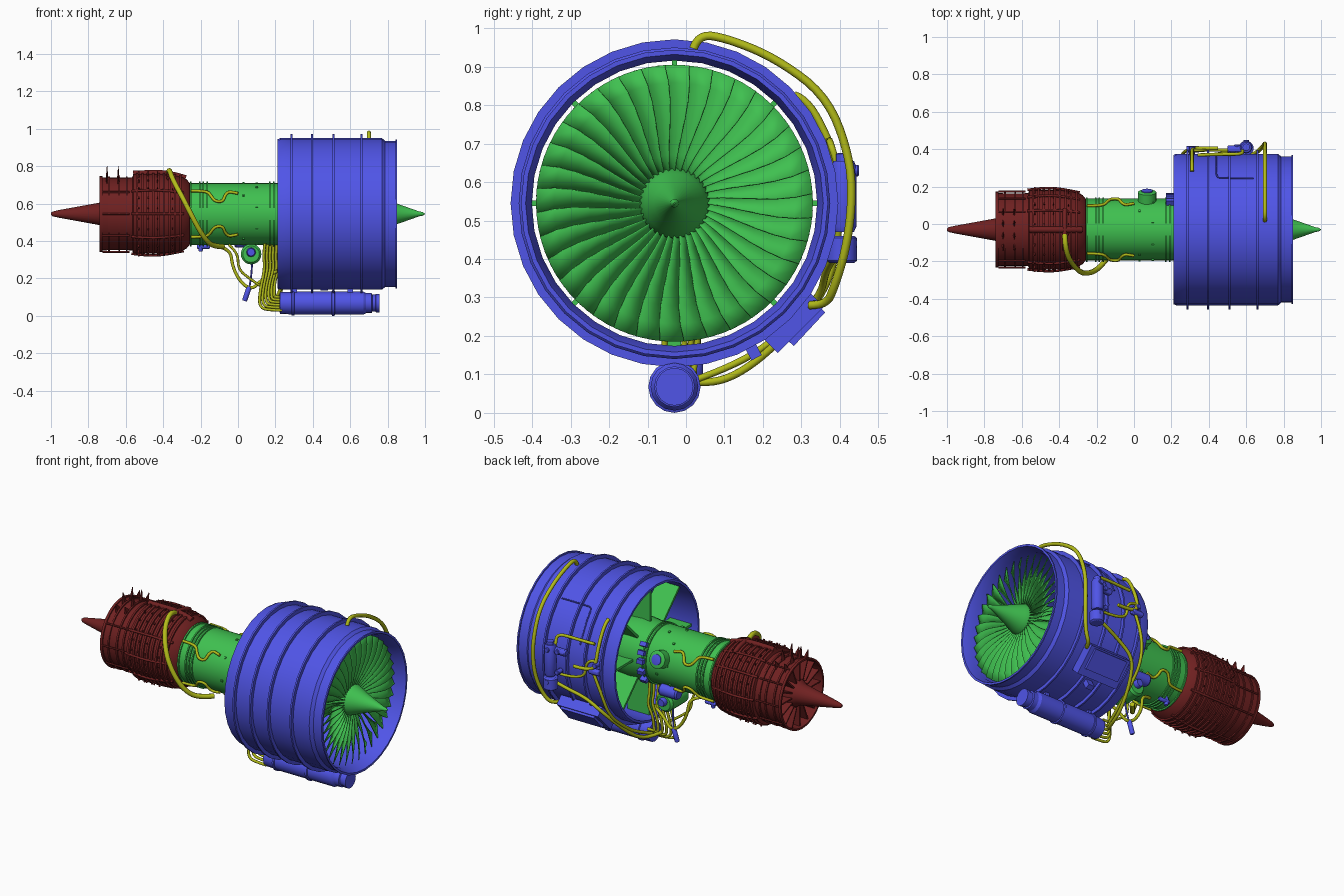
import bpy, bmesh, math
from math import sin, cos, radians, pi
from mathutils import Matrix, Vector

if "Cube" in bpy.data.objects:
    bpy.data.objects.remove(bpy.data.objects["Cube"])

CY, CZ = -0.03, 0.545          # engine axis, parallel to x


def material(name, rgb):
    m = bpy.data.materials.new(name)
    m.diffuse_color = (*rgb, 1)
    m.use_nodes = True
    m.node_tree.nodes["Principled BSDF"].inputs["Base Color"].default_value = m.diffuse_color
    return m


GREEN = material("green", (0.05, 0.53, 0.08))
BLUE = material("blue", (0.08, 0.09, 0.8))
RED = material("dark_red", (0.16, 0.015, 0.015))
YELLOW = material("olive_yellow", (0.45, 0.5, 0.01))


def P(x, r, deg):
    """Polar point about the engine axis: 0 = +y, 90 = up."""
    return (x, CY + r * cos(radians(deg)), CZ + r * sin(radians(deg)))


def finish(name, bm, mat):
    bmesh.ops.recalc_face_normals(bm, faces=bm.faces)
    me = bpy.data.meshes.new(name)
    bm.to_mesh(me)
    bm.free()
    me.materials.append(mat)
    me.polygons.foreach_set("use_smooth", [True] * len(me.polygons))
    me.set_sharp_from_angle(angle=radians(30))
    ob = bpy.data.objects.new(name, me)
    bpy.context.collection.objects.link(ob)
    return ob


def revolve(name, prof, mat, seg=32, loop=False, origin=(0, CY, CZ), axis=(1, 0, 0)):
    """Spin (axial, radius) points; open profiles get capped ends."""
    bm = bmesh.new()
    rot = Vector((1, 0, 0)).rotation_difference(Vector(axis)).to_matrix()
    o = Vector(origin)
    rings = [[bm.verts.new(o + rot @ Vector((a, r * cos(2 * pi * i / seg), r * sin(2 * pi * i / seg))))
              for i in range(seg)] for a, r in prof]
    pairs = list(zip(rings, rings[1:])) + ([(rings[-1], rings[0])] if loop else [])
    for A, B in pairs:
        for i in range(seg):
            j = (i + 1) % seg
            bm.faces.new((A[i], A[j], B[j], B[i]))
    if not loop:
        bm.faces.new(rings[0])
        bm.faces.new(rings[-1])
    return finish(name, bm, mat)


def rod(name, a, b, r, mat, seg=12):
    d = Vector(b) - Vector(a)
    return revolve(name, [(0, r * .8), (d.length * .08, r), (d.length * .92, r), (d.length, r * .8)],
                   mat, seg, origin=a, axis=d)


def block(name, x, r, deg, size, mat):
    """Box on the casing; size = (axial, tangential, radial)."""
    bm = bmesh.new()
    m = (Matrix.Translation(P(x, r, deg)) @ Matrix.Rotation(radians(deg - 90), 4, 'X')
         @ Matrix.Diagonal((*size, 1)))
    bmesh.ops.create_cube(bm, size=1, matrix=m)
    return finish(name, bm, mat)


def tube(name, pts, r, mat=YELLOW):
    """Pipe with rounded bends."""
    cu = bpy.data.curves.new(name, 'CURVE')
    cu.dimensions = '3D'
    cu.bevel_depth, cu.bevel_resolution, cu.use_fill_caps = r, 2, True
    s = cu.splines.new('NURBS')
    s.points.add(len(pts) - 1)
    for p, c in zip(s.points, pts):
        p.co = (*c, 1)
    s.order_u, s.use_endpoint_u, s.resolution_u = 3, True, 5
    cu.materials.append(mat)
    ob = bpy.data.objects.new(name, cu)
    bpy.context.collection.objects.link(ob)
    return ob


def ribs(base, xs, w, h):
    """Profile points for thin flanges at xs standing on radius base."""
    return [q for x in xs for q in ((x - w, base), (x - w, base + h), (x + w, base + h), (x + w, base))]


# Fan case: thin flanged shell, open at both ends
revolve("fan_case", [(.21, .385), (.21, .398), (.225, .405)] + ribs(.405, (.287, .395, .51, .66), .005, .021)
        + [(.77, .405), (.787, .391), (.842, .391), (.842, .399), (.85, .399), (.85, .387),
           (.80, .371), (.66, .371), (.4, .38)], BLUE, 32, loop=True)

# Fan: spinner, hub and 36 twisted blades
revolve("spinner", [(.70, .095), (.765, .09), (.80, .077), (.85, .055), (.972, .012), (.985, .011), (1.0, .002)], GREEN)
bm = bmesh.new()
N, K = 36, 7
for b in range(N):
    a0 = 360 * b / N
    rows = []
    for k in range(K):
        t = k / (K - 1)
        r = .08 + .28 * t
        lead = a0 - 22 * t + 16 * t * t
        xf = .775 + .03 * sin(pi * t * .8)
        rows.append([bm.verts.new(P(xf - .075 * (1 - .35 * t) * s, r, lead + 13 * s)) for s in (0, .5, 1)])
    for A, B in zip(rows, rows[1:]):
        for i in range(2):
            bm.faces.new((A[i], A[i + 1], B[i + 1], B[i]))
blades = finish("fan_blades", bm, GREEN)
mod = blades.modifiers.new("thickness", 'SOLIDIFY')
mod.thickness, mod.offset = .004, 0

# Core casing with flanges, running forward to the fan
revolve("core_casing", [(-.27, .155)] + ribs(.165, (-.252, -.205, -.185, -.165, .17, .19), .004, .008)
        + [(.21, .165), (.30, .175), (.45, .165), (.62, .125), (.71, .09)], GREEN)
# Fan frame struts
for i in range(8):
    block(f"frame_strut_{i}", .32, .27, i * 45, (.14, .035 if i == 6 else .014, .22), GREEN)
for i in range(16):
    block(f"core_boss_{i}", (.03, .1)[i % 2], .166, i * 22.5 + 8, (.012, .012, .01), GREEN)

# Turbine casing with recessed exhaust, ribbed
front = [-.54 + .029 * i for i in range(9)]
prof = [(-.63, .06), (-.66, .188), (-.74, .192), (-.74, .203), (-.725, .203), (-.725, .196)]
prof += ribs(.194, (-.69, -.635, -.595), .005, .007) + [(-.565, .196), (-.56, .213)]
for x in front:
    base = .212 - .6 * max(0, x + .42) ** 2 * 1.6
    prof += ribs(base, (x,), .006, .009)
prof += [(-.275, .185), (-.258, .165), (-.255, .10)]
revolve("turbine_casing", prof, RED, 36)
revolve("exhaust_cone", [(-1, .006), (-.99, .013), (-.96, .02), (-.74, .06), (-.70, .085), (-.62, .09)], RED, 24)
for i in range(16):
    block(f"exhaust_vane_{i}", -.69, .135, i * 22.5, (.07, .008, .115), RED)
# Axial cooling manifolds, studs and top mounting lugs
for d in (35, 62, 145, 180, 215, 270, 325, 0):
    tube(f"cooling_manifold_{d}", [P(-.57, .212, d), P(-.5, .222, d), P(-.4, .222, d), P(-.29, .198, d)], .007, RED)
    tube(f"rear_manifold_{d}", [P(-.725, .203, d), P(-.58, .203, d)], .005, RED)
tube("top_manifold", [P(-.56, .215, 90), P(-.45, .218, 90), P(-.36, .215, 90), P(-.28, .19, 90)], .017, RED)
tube("manifold_feed", [P(-.37, .215, 60), P(-.37, .225, 75), P(-.37, .225, 105), P(-.37, .22, 120)], .013, RED)
for i in range(24):
    for x in (-.53, -.48, -.43, -.35):
        block("turbine_stud", x, .219 if x < -.4 else .208, i * 15 + 7, (.007, .008, .02), RED)
for x in (-.70, -.64):
    for d in (62, 80, 100, 118):
        rx = (.255 if d in (80, 100) else .235)
        lug = revolve("mount_lug", [(0, .022), (.02, .018), (rx - .185, .004)], RED, 4,
                      origin=P(x, .19, d), axis=Vector(P(0, 1, d)) - Vector(P(0, 0, d)))
        for v in lug.data.vertices:
            v.co.x = x + (v.co.x - x) * .3

# Lower tank slung under the fan case
revolve("lower_tank", [(.222, .045), (.225, .058), (.285, .06), (.288, .067), (.30, .067), (.302, .062),
                       (.50, .062), (.503, .068), (.515, .068), (.518, .062), (.67, .062), (.685, .053),
                       (.715, .053), (.718, .045), (.735, .045), (.737, .049), (.757, .049), (.757, .036)],
        BLUE, 16, origin=(0, CY, .068))
for x in (.3, .6):
    block("tank_hanger", x, .41, 270, (.03, .05, .04), BLUE)

# Accessories on the +y flank of the fan case
block("control_box", .46, .435, -45, (.27, .17, .06), BLUE)
block("control_box_lid", .46, .455, -43, (.22, .12, .05), BLUE)
block("box_bracket", .46, .43, -62, (.04, .03, .05), BLUE)
rod("flank_reservoir", (.60, .41, .47), (.60, .41, .655), .033, BLUE, 16)
rod("reservoir_cap", (.60, .41, .645), (.60, .41, .675), .02, BLUE)
rod("flank_pump", (.60, .405, .39), (.60, .405, .46), .04, BLUE, 16)
for i, (x, y, z) in enumerate([(.60, .435, .63), (.6, .43, .44), (.55, .41, .62), (.55, .41, .5), (.31, .40, .60)]):
    rod(f"flank_fitting_{i}", (x, y - .03, z), (x, y + .015, z), .015, BLUE)
rod("flank_valve", (.28, .40, .56), (.35, .40, .56), .018, BLUE)
rod("flank_actuator", (.50, .40, .62), (.58, .40, .62), .02, BLUE)

# Fan case pipes
tube("overhead_pipe", [P(.7, .405, 83), P(.7, .445, 82), P(.7, .45, 72), P(.7, .46, 55), P(.7, .485, 35), P(.7, .472, 15),
                       P(.7, .462, 0), P(.69, .462, -15), P(.66, .47, -28), P(.62, .475, -34), P(.6, .44, -37)], .011)
tube("upper_flank_pipe", [P(.31, .42, 42), P(.31, .44, 38), P(.31, .435, 20), P(.31, .435, 8), P(.34, .435, 2), P(.45, .435, 2)], .010)
tube("long_flank_pipe", [P(.34, .43, 22), P(.45, .435, 22), P(.58, .435, 22), P(.58, .435, 14), P(.58, .44, 8)], .009)
tube("cross_flank_pipe", [P(.31, .43, 10), P(.38, .43, 10), P(.38, .43, -8), P(.55, .43, -8)], .008)
tube("drop_pipe", [P(.58, .44, -15), P(.52, .44, -18), P(.40, .43, -24), P(.3, .45, -32), P(.25, .45, -50),
                   P(.22, .475, -68), P(.2, .48, -80), P(.17, .46, -88)], .010)
tube("lower_pipe", [P(.33, .43, 2), P(.28, .44, -12), P(.25, .46, -32), P(.235, .44, -52), P(.225, .45, -68), P(.2, .46, -82)], .009)
tube("thin_case_line", [P(.44, .41, 18), P(.44, .412, 35), P(.44, .412, 47), P(.47, .412, 48), P(.64, .41, 48)], .004, BLUE)

# Pipe bundle from the tank up to the core
for i in range(6):
    y, x = CY - .04 + .018 * i, .115 + .016 * i
    z = .03 + .014 * i
    tube(f"bundle_pipe_{i}", [(.235, y, z), (.19, y, z), (x, y, z + .01), (x, y + .01, z + .09),
                              (x + .03, y + .02, .26), (x + .02, y + .01, .32), (x + .03, y, .40)], .008)
tube("loop_pipe", [(-.11, .0, .37), (-.04, .02, .36), (-.03, .03, .26), (.02, .03, .17), (.08, .03, .14),
                   (.13, .02, .2), (.21, .0, .24)], .009)
tube("inner_loop_pipe", [(-.05, -.06, .38), (-.0, -.06, .34), (.0, -.05, .25), (.06, -.04, .2), (.12, -.03, .16)], .007)

# Core-mounted pumps and fittings
rod("core_pump", (.07, -.06, .33), (.07, .11, .33), .055, GREEN, 20)
rod("core_pump_hub", (.07, -.085, .34), (.07, .135, .34), .025, BLUE)
rod("core_side_pump", P(.07, .15, 18), P(.07, .215, 18), .05, GREEN, 16)
rod("core_side_pump_cap", P(.07, .2, 18), P(.07, .222, 18), .03, BLUE, 16)
rod("core_motor", (-.02, .09, .40), (.1, .09, .40), .035, BLUE, 16)
rod("drain_can", (.035, .03, .08), (.06, .03, .155), .014, BLUE)
tube("drain_line", [(.06, .03, .15), (.075, .02, .22), (.075, .01, .3)], .005, BLUE)
rod("rear_fitting", (-.2, .03, .345), (-.2, .03, .4), .012, BLUE)
rod("rear_fitting_arm", (-.22, .03, .37), (-.15, .03, .37), .012, BLUE)
for d in (5, 20, 35, 325, 345):
    block(f"core_valve_{d}", .19, .18, d, (.04, .025, .03), BLUE)

# Core pipes: zigzag runs repeated on both flanks
for side, f in (("front", lambda a: 180 - a), ("back", lambda a: a)):
    for lvl, s in (("upper", 1), ("lower", -1)):
        run = [(-.25, 44), (-.22, 44), (-.16, 42), (-.14, 30), (-.12, 22), (-.08, 22), (-.07, 34), (-.05, 42), (-.02, 40), (0, 38)]
        tube(f"{side}_{lvl}_core_pipe", [P(x, .178, f(s * a)) for x, a in run], .008)
tube("bleed_pipe", [(-.37, -.06, .765), (-.37, -.10, .79), (-.35, -.19, .73), (-.29, -.26, .62), (-.24, -.265, .52),
                    (-.19, -.24, .43), (-.14, -.18, .37), (-.08, -.11, .37)], .014)

# Turn the pipes into meshes
bpy.ops.object.select_all(action='DESELECT')
for ob in bpy.data.objects:
    if ob.type == 'CURVE':
        ob.select_set(True)
        bpy.context.view_layer.objects.active = ob
bpy.ops.object.convert(target='MESH')
